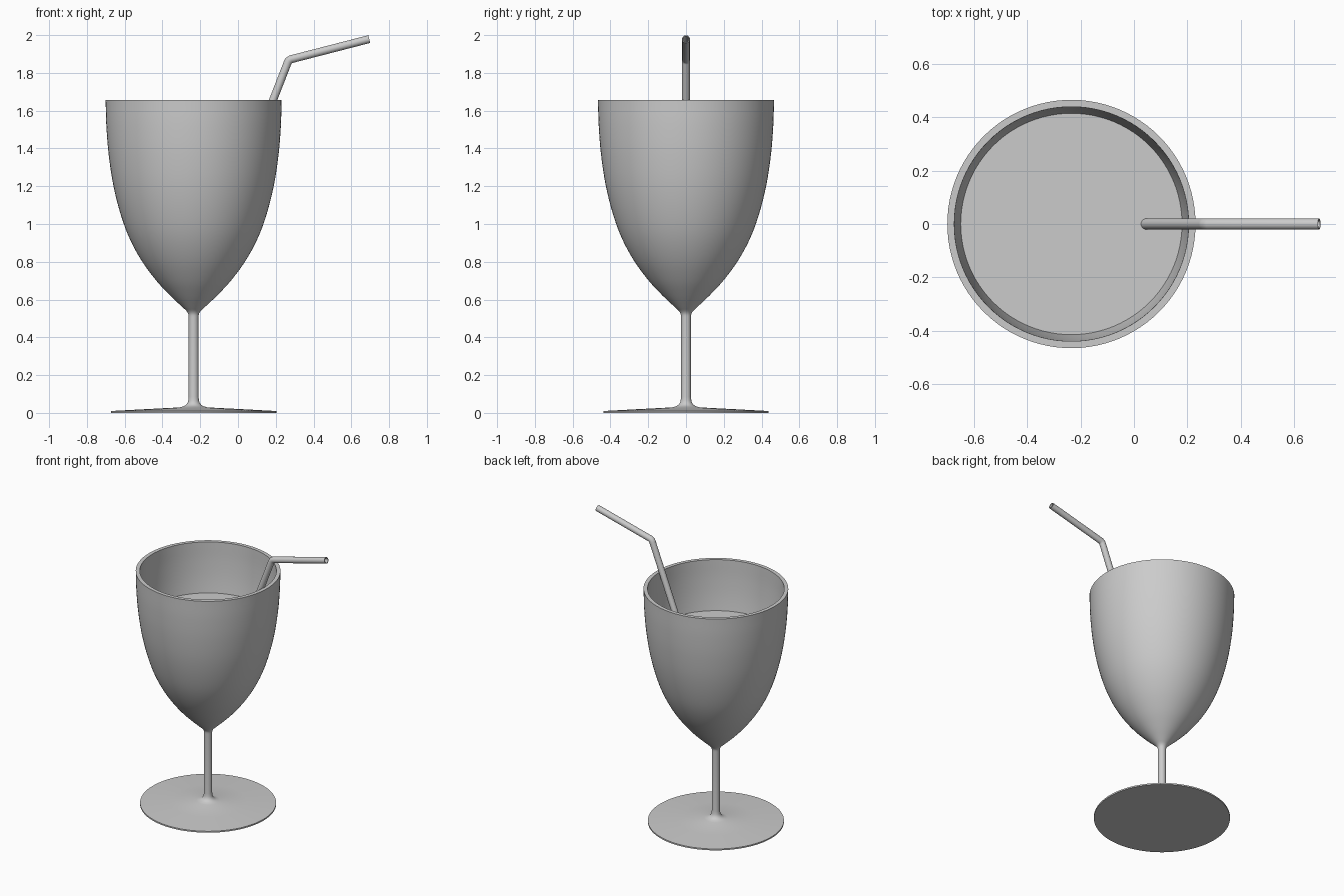
import bpy, bmesh, math
from mathutils import Vector

if "Cube" in bpy.data.objects:
    bpy.data.objects.remove(bpy.data.objects["Cube"])

CX = -0.235      # glass axis
WALL = 0.026     # bowl thickness
SEG = 96


def finish(name, bm, angle=35):
    bmesh.ops.remove_doubles(bm, verts=bm.verts, dist=1e-5)
    bmesh.ops.recalc_face_normals(bm, faces=bm.faces)
    me = bpy.data.meshes.new(name)
    bm.to_mesh(me)
    bm.free()
    ob = bpy.data.objects.new(name, me)
    bpy.context.collection.objects.link(ob)
    bpy.ops.object.select_all(action='DESELECT')
    bpy.context.view_layer.objects.active = ob
    ob.select_set(True)
    bpy.ops.object.shade_smooth_by_angle(angle=math.radians(angle))
    return ob


def lathe(name, profile):
    """Spin (radius, z) points around the glass axis."""
    bm = bmesh.new()
    vs = [bm.verts.new((CX + r, 0, z)) for r, z in profile]
    es = [bm.edges.new(p) for p in zip(vs, vs[1:])]
    bmesh.ops.spin(bm, geom=vs + es, cent=(CX, 0, 0), axis=(0, 0, 1),
                   angle=math.tau, steps=SEG, use_merge=True)
    return finish(name, bm)


def smooth(pts, n=5):
    """Catmull-Rom curve through the points."""
    p = [Vector(q) for q in pts]
    p = [2 * p[0] - p[1]] + p + [2 * p[-1] - p[-2]]
    out = []
    for a, b, c, d in zip(p, p[1:], p[2:], p[3:]):
        for i in range(n):
            t = i / n
            out.append(0.5 * (2 * b + (c - a) * t + (2 * a - 5 * b + 4 * c - d) * t * t
                              + (3 * b - a - 3 * c + d) * t ** 3))
    return out + [p[-2]]


# bowl curve, bottom to rim
bowl = smooth([(0.055, 0.556), (0.125, 0.622), (0.2, 0.703), (0.278, 0.81),
               (0.342, 0.93), (0.389, 1.06), (0.426, 1.21), (0.45, 1.37),
               (0.462, 1.52), (0.466, 1.656)])
inner = []
for i, p in enumerate(bowl):
    t = (bowl[min(i + 1, len(bowl) - 1)] - bowl[max(i - 1, 0)]).normalized()
    q = p + Vector((-t.y, t.x)) * WALL
    inner.append((max(q.x, 0.0), q.y))
inner[-1] = (0.466 - WALL, 1.656)

# glass: foot, stem, bowl outside, rim, bowl inside
foot = [(0, 0), (0.438, 0), (0.438, 0.01), (0.25, 0.02), (0.075, 0.029)]
fillet = smooth([(0.075, 0.029), (0.047, 0.038), (0.031, 0.056), (0.026, 0.085)], 3)
neck = smooth([(0.026, 0.505), (0.028, 0.523), (0.037, 0.539), (0.055, 0.556)], 3)
glass = foot + [tuple(p) for p in fillet[1:] + neck[:-1] + bowl]
lathe("glass", glass + inner[::-1] + [(0, inner[0][1] - 0.008)])

# drink filling the bowl up to its level
LEVEL = 1.305
k = next(i for i, p in enumerate(inner) if p[1] > LEVEL)
(r0, z0), (r1, z1) = inner[k - 1], inner[k]
edge = r0 + (r1 - r0) * (LEVEL - z0) / (z1 - z0)
fill = [(max(r - 0.001, 0), z) for r, z in inner[:k]]
lathe("drink", [(0, inner[0][1] - 0.006)] + fill + [(edge, LEVEL), (0, LEVEL)])


# bent straw: hollow tube with mitred joints
def tube(name, path, r_out, r_in, sides=32):
    bm = bmesh.new()
    path = [Vector((x, 0, z)) for x, z in path]
    side = Vector((0, 1, 0))
    shells = []
    for r in (r_out, r_in):
        rings = []
        for i, p in enumerate(path):
            d0 = (p - path[max(i - 1, 0)]).normalized()
            d1 = (path[min(i + 1, len(path) - 1)] - p).normalized()
            t = (d0 + d1).normalized()
            stretch = 1 / t.dot(d1 if d1.length else d0)
            up = t.cross(side) * stretch
            rings.append([bm.verts.new(p + r * (math.cos(a) * side + math.sin(a) * up))
                          for a in (math.tau * j / sides for j in range(sides))])
        shells.append(rings)
    outer, inside = shells
    pairs = list(zip(outer, outer[1:])) + list(zip(inside, inside[1:]))
    pairs += [(outer[0], inside[0]), (outer[-1], inside[-1])]
    for a, b in pairs:
        for j in range(sides):
            n = (j + 1) % sides
            bm.faces.new((a[j], a[n], b[n], b[j]))
    return finish(name, bm, 60)


tube("straw", [(-0.2, 0.665), (0.262, 1.852), (0.268, 1.864), (0.28, 1.872), (0.695, 1.979)],
     0.021, 0.016)
